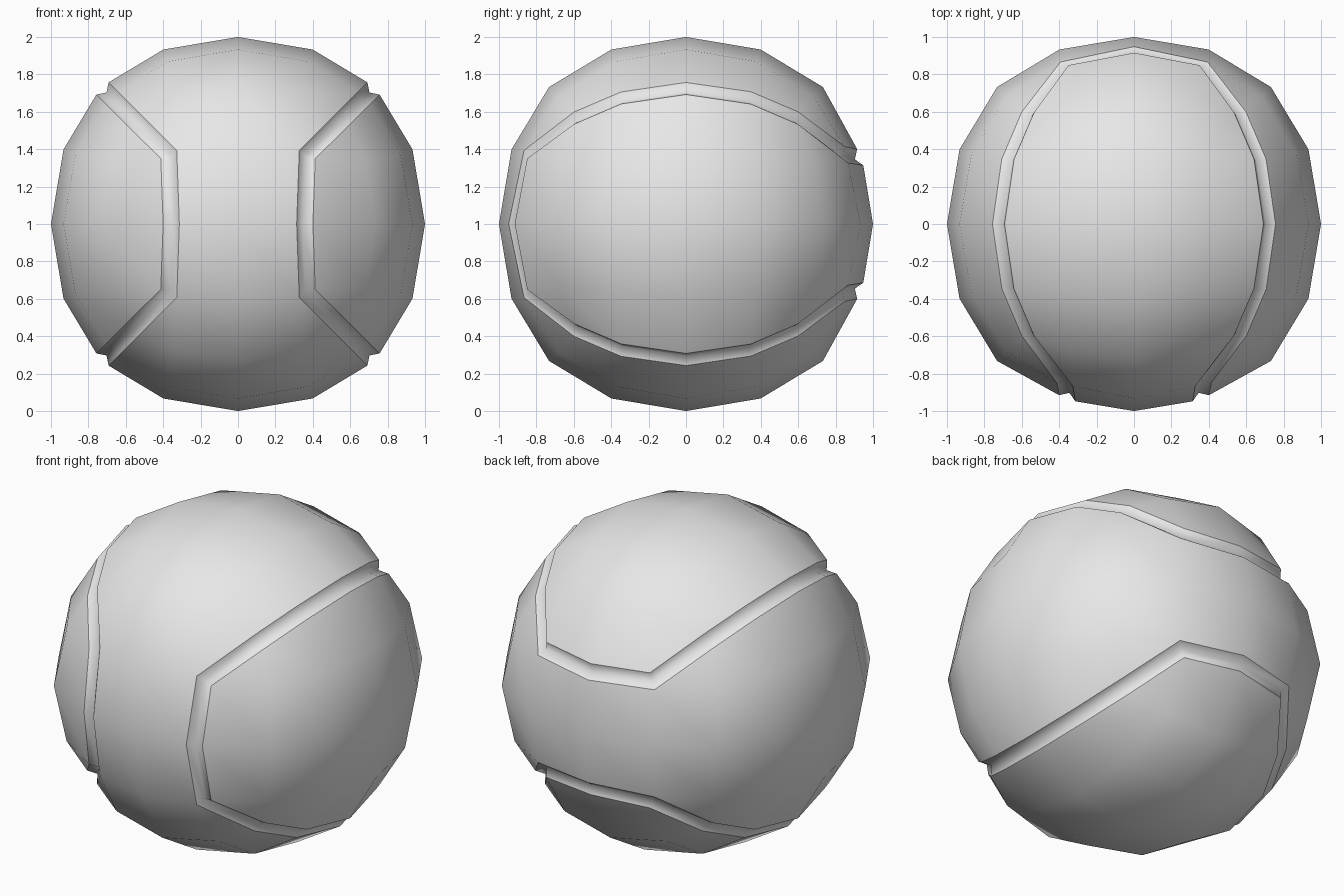
import bpy
import bmesh
from mathutils import Vector

if "Cube" in bpy.data.objects:
    bpy.data.objects.remove(bpy.data.objects["Cube"], do_unlink=True)

SEAM_WIDTH = 0.047
SEAM_DEPTH = 0.035

# Material
felt = bpy.data.materials.new("plain_grey")
felt.use_nodes = True
grey = (0.8, 0.8, 0.8, 1)
felt.diffuse_color = grey
felt.node_tree.nodes["Principled BSDF"].inputs["Base Color"].default_value = grey

# Ball body: a cube rounded by two levels of subdivision
bpy.ops.mesh.primitive_cube_add(size=2.2766)
ball = bpy.context.object
ball.name = ball.data.name = "ball"
ball.data.materials.append(felt)
mod = ball.modifiers.new("round", "SUBSURF")
mod.levels = 2
mod.use_limit_surface = False
bpy.ops.object.modifier_apply(modifier=mod.name)

bm = bmesh.new()
bm.from_mesh(ball.data)


def nearest(p):
    return min(bm.verts, key=lambda v: (v.co - Vector(p)).length)


# One quarter of the seam, from the front middle over the side to the back middle
quarter = [(0.4, -0.93, 0), (0.37, -0.87, 0.37), (0.58, -0.58, 0.58),
           (0.68, -0.34, 0.68), (0.73, 0, 0.73), (0.68, 0.34, 0.68),
           (0.58, 0.58, 0.58), (0.37, 0.87, 0.37), (0, 0.93, 0.4)]
pairs = []
for sx in (1, -1):
    for sz in (1, -1):
        path = [nearest((x * sx, y, z * sz)) for x, y, z in quarter]
        pairs += zip(path, path[1:])

# Seam edges, cutting the corner quads along their diagonals
seam = set()
for a, b in pairs:
    edge = bm.edges.get((a, b))
    if edge is None:
        edge = bmesh.ops.connect_vert_pair(bm, verts=[a, b])["edges"][0]
    seam.add(edge)

# Ease the seam's turning points inward
for s in (1, -1):
    nearest((0.4 * s, -0.93, 0)).co = (0.36 * s, -0.94, 0)
    nearest((0, 0.93, 0.4 * s)).co = (0, 0.94, 0.36 * s)

# Groove: bevel the seam into two strips and press in the middle line
result = bmesh.ops.bevel(bm, geom=list(seam), offset=SEAM_WIDTH, offset_type="OFFSET",
                         segments=2, profile=0.5, affect="EDGES", clamp_overlap=True)
strips = set(result["faces"])
for v in result["verts"]:
    if all(f in strips for f in v.link_faces):
        v.co -= v.co.normalized() * SEAM_DEPTH

# Smooth panels with crisp groove edges
for f in bm.faces:
    f.smooth = True
for e in bm.edges:
    inside = sum(f in strips for f in e.link_faces)
    along_middle = inside == 2 and e.calc_face_angle(0) > 0.6
    e.smooth = not (inside == 1 or along_middle)

bmesh.ops.translate(bm, verts=bm.verts, vec=(0, 0, 1))
bm.to_mesh(ball.data)
bm.free()
